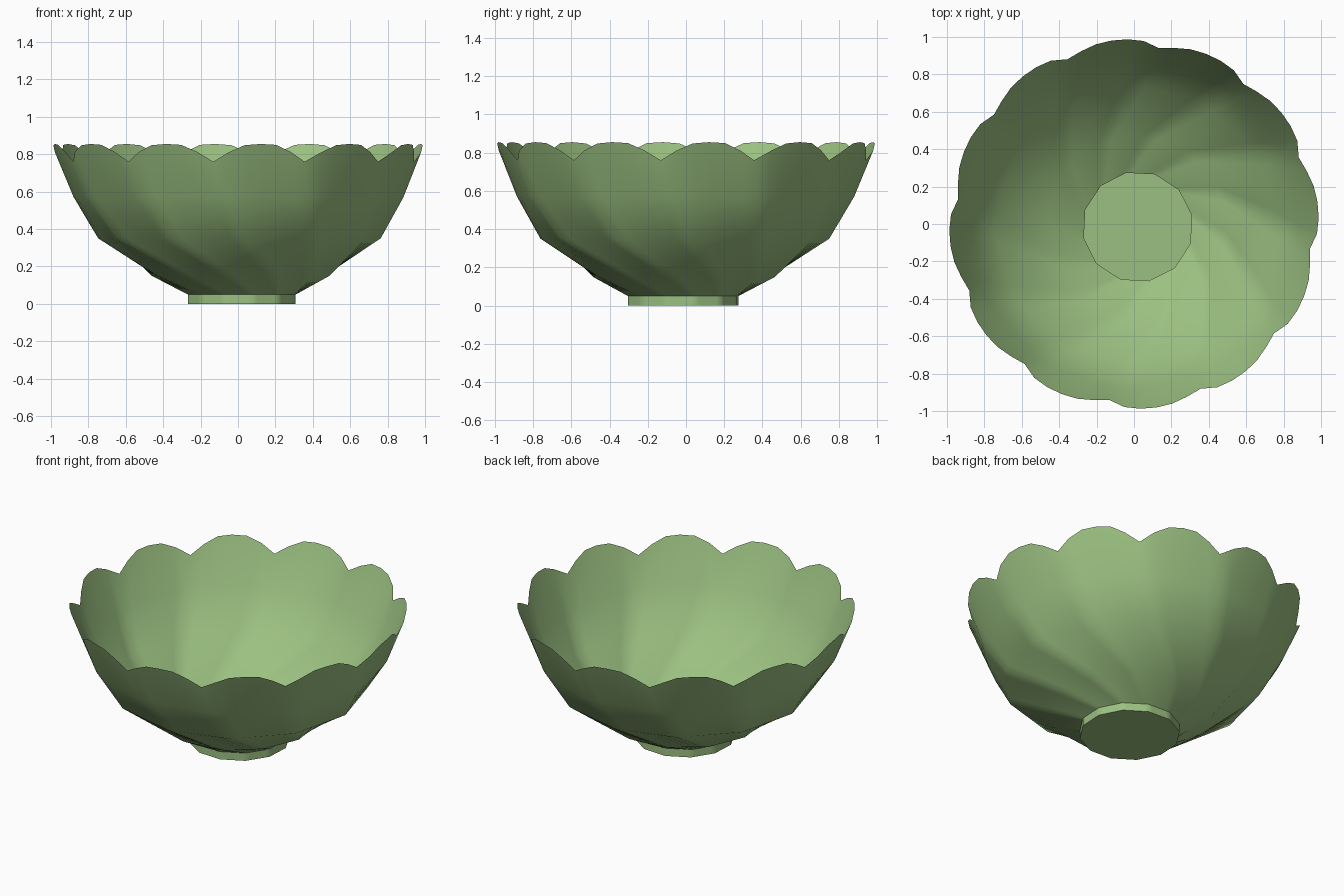
import bpy, bmesh, math

if "Cube" in bpy.data.objects:
    bpy.data.objects.remove(bpy.data.objects["Cube"])

PETALS, SEG = 12, 6
N = PETALS * SEG

green = bpy.data.materials.new("soft_green")
green.diffuse_color = (0.33, 0.53, 0.22, 1)
green.use_nodes = True
green.node_tree.nodes["Principled BSDF"].inputs["Base Color"].default_value = green.diffuse_color


def make_object(name, bm, angle):
    bmesh.ops.recalc_face_normals(bm, faces=bm.faces)
    mesh = bpy.data.meshes.new(name)
    bm.to_mesh(mesh)
    bm.free()
    mesh.materials.append(green)
    ob = bpy.data.objects.new(name, mesh)
    bpy.context.collection.objects.link(ob)
    bpy.ops.object.select_all(action='DESELECT')
    ob.select_set(True)
    bpy.context.view_layer.objects.active = ob
    bpy.ops.object.shade_smooth_by_angle(angle=math.radians(angle))


def ring(bm, r, z, twist, off, facet=1.0):
    """Ring of N points lying on a twisted twelve-sided outline."""
    out = []
    for i in range(N):
        local = math.radians(30 * (i % SEG) / SEG - 15)
        rr = r * ((1 - facet) + facet * math.cos(math.radians(15)) / math.cos(local))
        a = math.radians(twist + 360 * i / N)
        out.append(bm.verts.new((off * 0.02 + rr * math.cos(a),
                                 -off * 0.015 + rr * math.sin(a), z)))
    return out


def bridge(bm, a, b):
    for i in range(N):
        j = (i + 1) % N
        bm.faces.new((a[i], a[j], b[j], b[i]))


# bowl wall: twisted twelve-sided rings, swept from foot to rim
bm = bmesh.new()
rings = [ring(bm, 0.295, 0.05, 42, 1),
         ring(bm, 0.48, 0.15, 22, 0.7),
         ring(bm, 0.755, 0.35, 1, 0.4),
         ring(bm, 0.885, 0.57, -5, 0.15, 0.6)]

# scalloped rim: each petal rises from a notch, with a slight pinwheel step
rim_z = [0.76, 0.81, 0.848, 0.855, 0.85, 0.812]
rim_r = [0.95, 0.98, 0.988, 0.988, 0.982, 0.966]
rim = []
for i in range(N):
    a = math.radians(-8 + 360 * i / N)
    k = i % SEG
    rim.append(bm.verts.new((rim_r[k] * math.cos(a), rim_r[k] * math.sin(a), rim_z[k])))
rings.append(rim)
for lo, hi in zip(rings, rings[1:]):
    bridge(bm, lo, hi)
make_object("bowl_wall", bm, 60)

# foot: short twelve-sided base closed at the bottom
bm = bmesh.new()
bottom = ring(bm, 0.295, 0.0, 42, 1)
top = ring(bm, 0.295, 0.05, 42, 1)
bridge(bm, bottom, top)
bm.faces.new(bottom[::-1])
make_object("foot", bm, 40)
